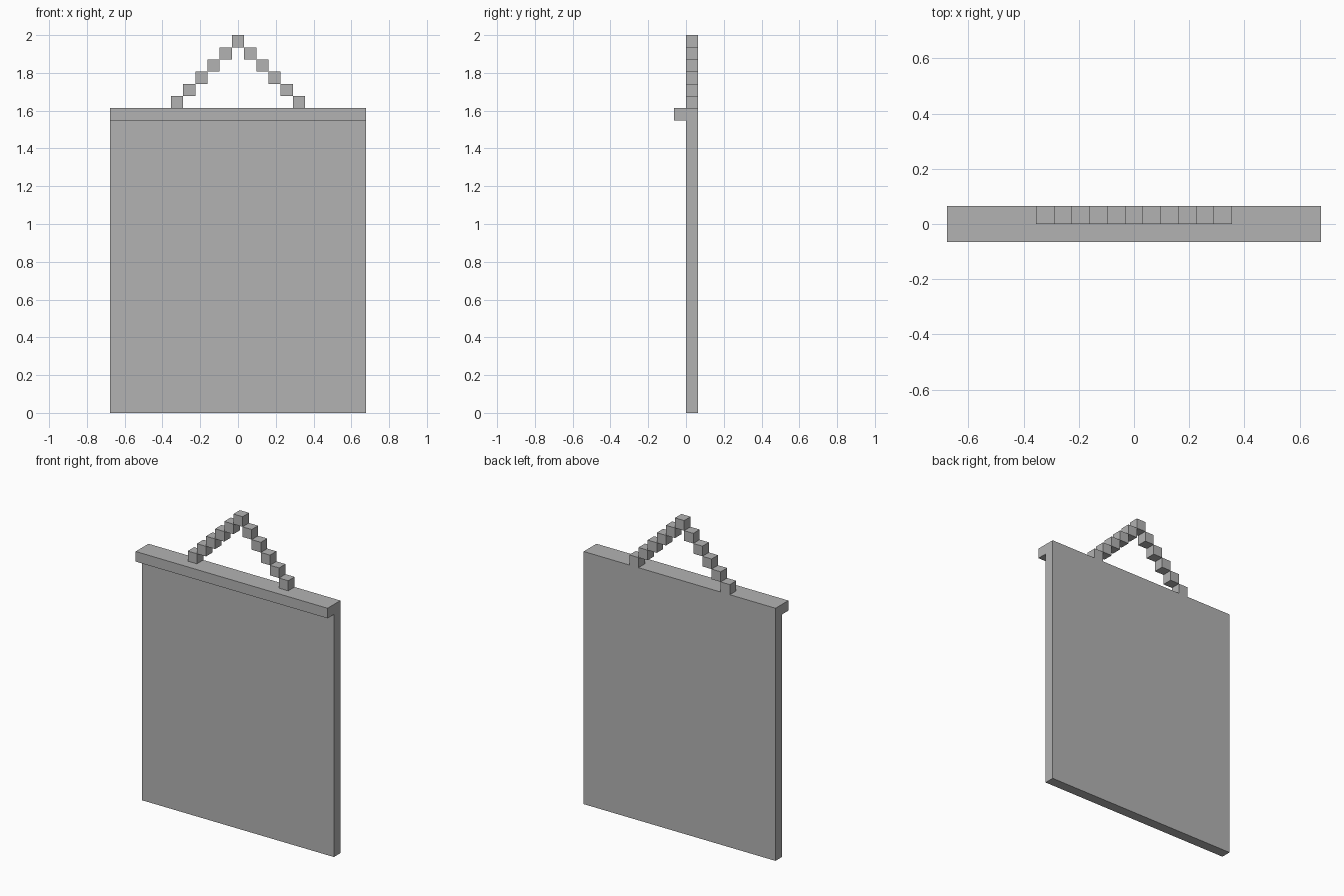
import bpy
import bmesh
from mathutils import Matrix, Vector

cube = bpy.data.objects.get("Cube")
if cube:
    bpy.data.objects.remove(cube, do_unlink=True)

U = 2 / 31          # edge of one block
WIDTH = 21 * U      # panel width
TOP = 25 * U        # panel height
STEPS = 5           # chain blocks on each side of the peak

grey = bpy.data.materials.new("plain grey")
grey.use_nodes = True
colour = (0.45, 0.45, 0.45, 1)
grey.diffuse_color = colour
grey.node_tree.nodes["Principled BSDF"].inputs["Base Color"].default_value = colour


def box(name, size, centre):
    """Flat-shaded box with its origin at its centre."""
    bm = bmesh.new()
    bmesh.ops.create_cube(bm, size=1, matrix=Matrix.Diagonal((*size, 1)))
    mesh = bpy.data.meshes.new(name)
    bm.to_mesh(mesh)
    bm.free()
    mesh.materials.append(grey)
    obj = bpy.data.objects.new(name, mesh)
    obj.location = Vector(centre)
    bpy.context.collection.objects.link(obj)
    return obj


# Hanging sheet and the rail along its top front edge
box("panel", (WIDTH, U, TOP), (0, U / 2, TOP / 2))
box("top_rail", (WIDTH, U, U), (0, -U / 2, TOP - U / 2))

# Stepped hanging cord: peak block, then blocks descending on both sides
for i in range(STEPS + 1):
    z = TOP + (STEPS - i + 0.5) * U
    if i == 0:
        box("cord_peak", (U, U, U), (0, U / 2, z))
        continue
    for side, sign in (("left", 1), ("right", -1)):
        box(f"cord_{side}_{i}", (U, U, U), (sign * i * U, U / 2, z))
